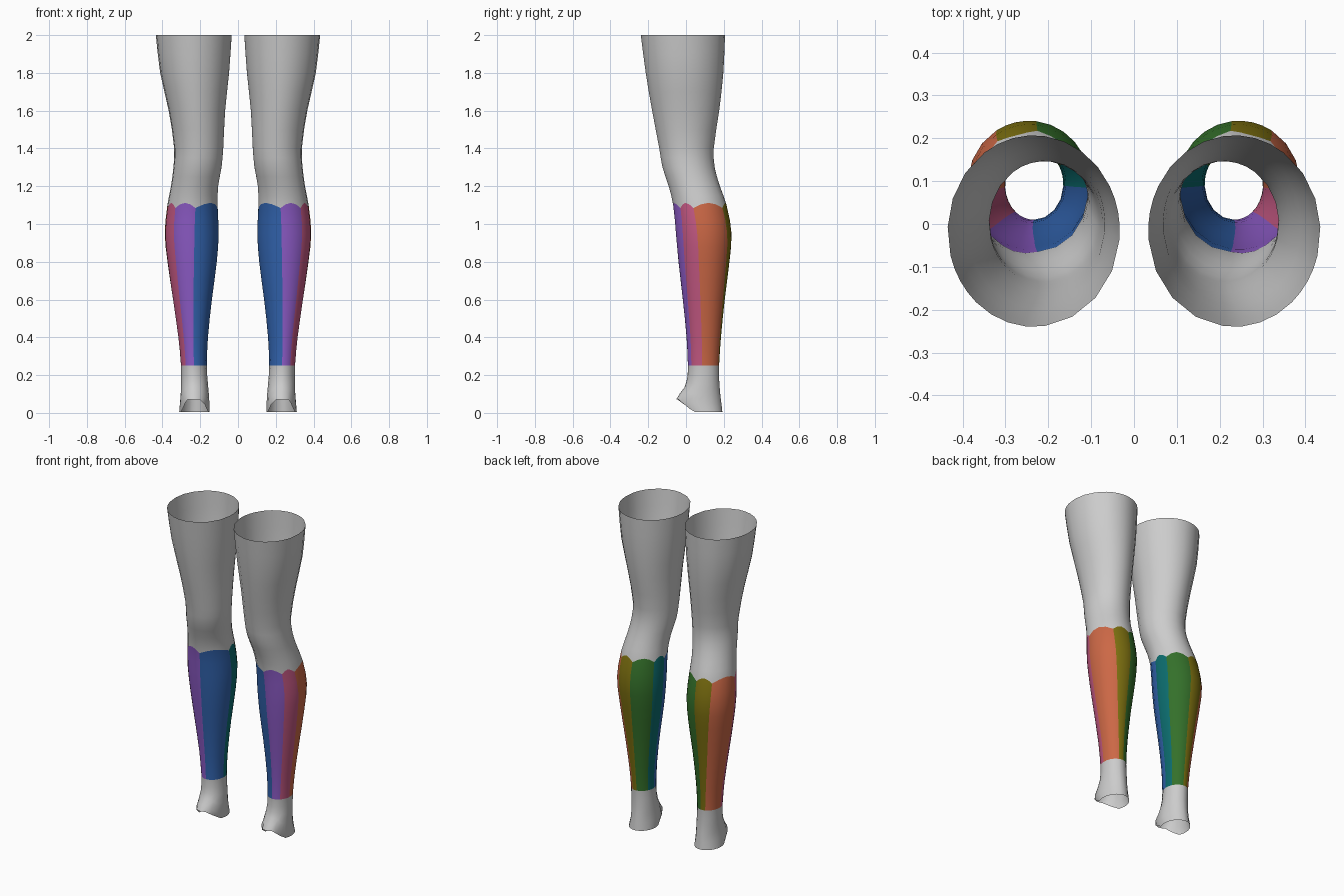
import bpy, bmesh, math

cube = bpy.data.objects.get("Cube")
if cube:
    bpy.data.objects.remove(cube)


def material(name, rgb):
    lin = [((c / 255 + 0.055) / 1.055) ** 2.4 for c in rgb] + [1]
    m = bpy.data.materials.new(name)
    m.use_nodes = True
    m.diffuse_color = lin
    m.node_tree.nodes["Principled BSDF"].inputs["Base Color"].default_value = lin
    return m


MATS = [material(*m) for m in (
    ("light grey", (204, 204, 204)), ("purple", (142, 92, 200)),
    ("pink", (195, 88, 130)), ("orange", (204, 104, 70)),
    ("olive", (125, 112, 16)), ("green", (52, 112, 42)),
    ("teal", (12, 108, 110)), ("blue", (50, 100, 175)))]

# Leg outline: height, inner x, outer x, front y, back y
PROFILE = [
    (0.00, 0.150, 0.312, 0.000, 0.193), (0.07, 0.152, 0.306, -0.052, 0.185),
    (0.13, 0.157, 0.302, -0.010, 0.178), (0.20, 0.163, 0.301, 0.009, 0.175),
    (0.25, 0.165, 0.302, 0.010, 0.175), (0.40, 0.159, 0.316, 0.003, 0.185),
    (0.60, 0.138, 0.345, -0.017, 0.205), (0.80, 0.112, 0.374, -0.040, 0.230),
    (0.95, 0.102, 0.388, -0.054, 0.241), (1.10, 0.108, 0.374, -0.068, 0.215),
    (1.20, 0.105, 0.355, -0.092, 0.180), (1.30, 0.087, 0.342, -0.125, 0.152),
    (1.40, 0.078, 0.338, -0.142, 0.147), (1.60, 0.068, 0.367, -0.180, 0.176),
    (1.80, 0.047, 0.412, -0.214, 0.198), (2.00, 0.033, 0.435, -0.240, 0.207)]

# Panel borders around the calf in degrees, from the front towards the outside
LOW = [0, 39, 85, 162, 186, 240, 273, 360]
HIGH = [-7, 42, 75, 145, 187, 242, 275, 353]
STEPS = 4
SIDES = 7 * STEPS
CALF_LOW, CALF_HIGH = 0.25, 1.085


def outline(z):
    """Interpolate the outline with a smooth cubic at height z."""
    n = len(PROFILE) - 1
    i = next((k for k in range(n) if z <= PROFILE[k + 1][0]), n - 1)
    p0, p1, p2, p3 = (PROFILE[min(max(k, 0), n)] for k in (i - 1, i, i + 1, i + 2))
    h = p2[0] - p1[0]
    t = (z - p1[0]) / h
    out = []
    for c in range(1, 5):
        m1 = (p2[c] - p0[c]) / (p2[0] - p0[0]) * h
        m2 = (p3[c] - p1[c]) / (p3[0] - p1[0]) * h
        out.append((2*t**3 - 3*t*t + 1) * p1[c] + (t**3 - 2*t*t + t) * m1
                   + (3*t*t - 2*t**3) * p2[c] + (t**3 - t*t) * m2)
    return out


def angle(j, z):
    f = min(max((z - CALF_LOW) / (CALF_HIGH - CALF_LOW), 0), 1)
    k, s = divmod(j, STEPS)
    edge = [a + (b - a) * f for a, b in zip(LOW, HIGH)]
    return math.radians(edge[k] + (edge[k + 1] - edge[k]) * s / STEPS)


def rim(j):
    """Foot opening: flat at the heel, arched up over the instep."""
    lift = (math.cos(angle(j, 0)) - 0.55) / 0.3
    return 0.004 + 0.066 * min(max(lift, 0), 1)


def scallop(j):
    return CALF_HIGH + 0.027 * math.sin(math.pi * (j % STEPS) / STEPS)


def row_heights():
    rows = [[rim(j) + (0.2 - rim(j)) * k / 4 for j in range(SIDES)] for k in range(5)]
    calf = [0.25, 0.33, 0.4, 0.5, 0.6, 0.7, 0.8, 0.88, 0.95, 1.02]
    rows += [[z] * SIDES for z in calf]
    rows.append([scallop(j) for j in range(SIDES)])
    thigh = [1.15, 1.2, 1.25, 1.3, 1.35, 1.4, 1.5, 1.6, 1.7, 1.8, 1.9, 2.0]
    return rows + [[z] * SIDES for z in thigh], 5, 5 + len(calf)


def build_leg(name, side):
    rows, first, last = row_heights()
    bm = bmesh.new()
    rings = []
    for row in rows:
        ring = []
        for j, z in enumerate(row):
            inner, outer, front, back = outline(z)
            a = angle(j, z)
            x = (inner + outer) / 2 + (outer - inner) / 2 * math.sin(a)
            y = (front + back) / 2 - (back - front) / 2 * math.cos(a)
            ring.append(bm.verts.new((side * x, y, z)))
        rings.append(ring)
    for r in range(len(rings) - 1):
        for j in range(SIDES):
            k = (j + 1) % SIDES
            quad = [rings[r][j], rings[r][k], rings[r + 1][k], rings[r + 1][j]]
            face = bm.faces.new(quad if side > 0 else quad[::-1])
            face.smooth = True
            # Coloured panels only between ankle and scalloped edge
            if first <= r < last:
                face.material_index = 1 + j // STEPS
    mesh = bpy.data.meshes.new(name)
    bm.to_mesh(mesh)
    bm.free()
    for m in MATS:
        mesh.materials.append(m)
    bpy.context.collection.objects.link(bpy.data.objects.new(name, mesh))


build_leg("left_leg", 1)
build_leg("right_leg", -1)
